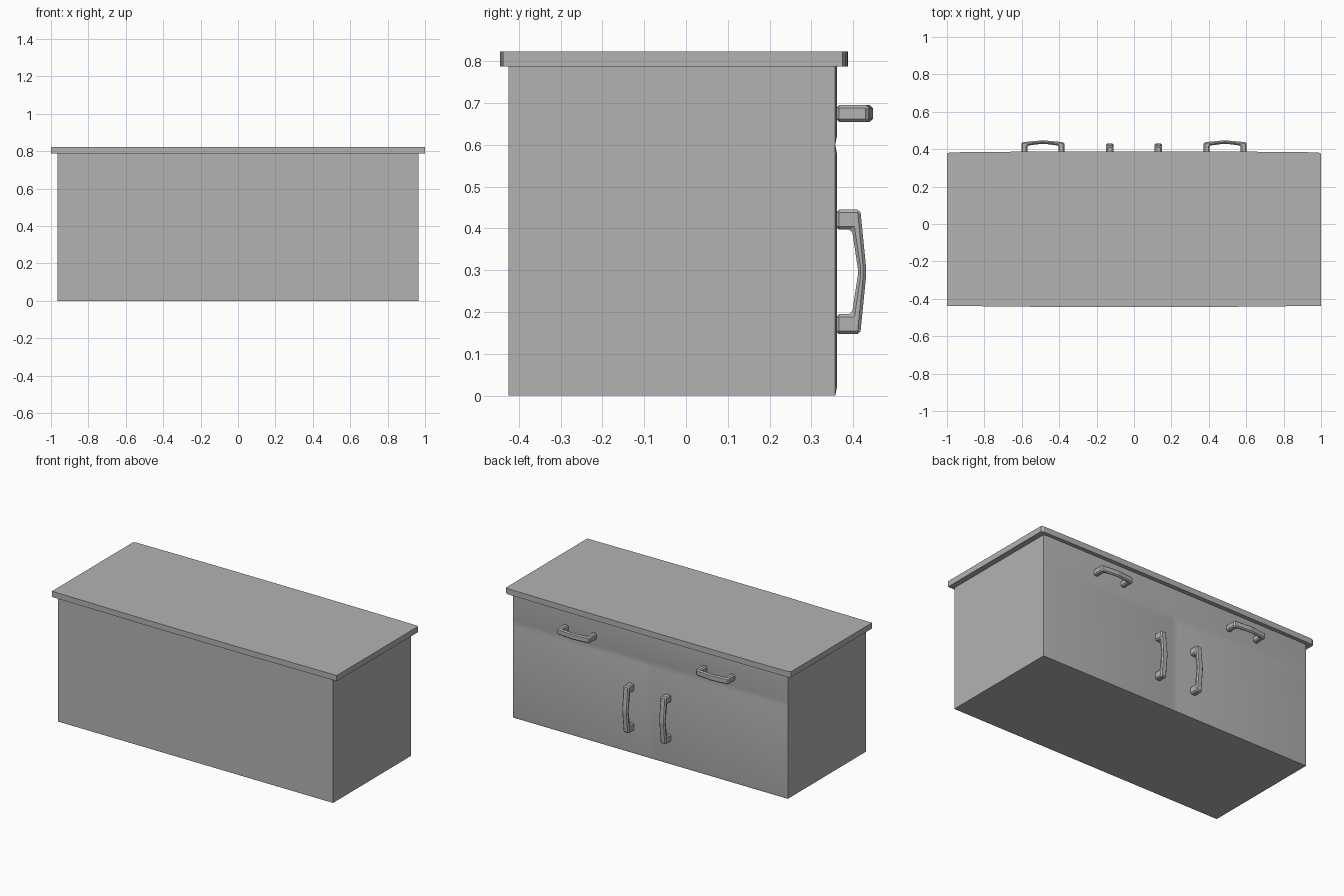
import bpy, bmesh, math

cube = bpy.data.objects.get("Cube")
if cube:
    bpy.data.objects.remove(cube, do_unlink=True)

grey = bpy.data.materials.new("plain grey")
grey.use_nodes = True
colour = (0.45, 0.45, 0.45, 1)
grey.diffuse_color = colour
grey.node_tree.nodes["Principled BSDF"].inputs["Base Color"].default_value = colour


def finish(name, bm):
    bmesh.ops.recalc_face_normals(bm, faces=bm.faces[:])
    mesh = bpy.data.meshes.new(name)
    bm.to_mesh(mesh)
    bm.free()
    mesh.materials.append(grey)
    ob = bpy.data.objects.new(name, mesh)
    bpy.context.collection.objects.link(ob)
    return ob


def prism(name, outline, place, low, high):
    """Extrude a 2D outline from low to high; place maps (a, b, depth) to xyz."""
    bm = bmesh.new()
    rings = [[bm.verts.new(place(a, b, d)) for a, b in outline] for d in (low, high)]
    bm.faces.new(rings[0])
    bm.faces.new(rings[1])
    for i in range(len(outline)):
        j = (i + 1) % len(outline)
        bm.faces.new((rings[0][i], rings[0][j], rings[1][j], rings[1][i]))
    return finish(name, bm)


# Cabinet body
HALF, FACE, TOP = 0.965, 0.355, 0.787
prism("cabinet_body",
      [(-HALF, -0.425), (HALF, -0.425), (HALF, FACE), (-HALF, FACE)],
      lambda a, b, d: (a, b, d), 0, TOP)

# Worktop with slightly bowed long edges
right = [(0.33, -0.445), (0.68, -0.441), (1, -0.438),
         (1, 0.375), (0.985, 0.383), (0.72, 0.386), (0.3, 0.388)]
prism("worktop", right + [(-x, y) for x, y in reversed(right)],
      lambda a, b, d: (a, b, d), TOP, 0.823)

# Door and drawer face: one sheet with shallow, softly shaded seams
SEAM = 0.6
xs = [-HALF, -0.94, -0.02, 0, 0.02, 0.94, HALF]
zs = [0, 0.02, SEAM - 0.02, SEAM, SEAM + 0.02, TOP]
bm = bmesh.new()
grid = []
for z in zs:
    row = []
    for x in xs:
        sunk = z == 0 or z == SEAM or abs(x) == HALF or (x == 0 and z < SEAM)
        row.append(bm.verts.new((x, FACE + (0.002 if sunk else 0.006), z)))
    grid.append(row)
for lower, upper in zip(grid, grid[1:]):
    for i in range(len(xs) - 1):
        bm.faces.new((lower[i + 1], lower[i], upper[i], upper[i + 1]))
# Close the sheet back to the body
border = [e for e in bm.edges if e.is_boundary]
new = bmesh.ops.extrude_edge_only(bm, edges=border)["geom"]
for v in new:
    if isinstance(v, bmesh.types.BMVert):
        v.co.y = FACE
face = finish("doors_and_drawers", bm)
for p in face.data.polygons:
    p.use_smooth = True
bpy.context.view_layer.objects.active = face
face.select_set(True)
bpy.ops.object.shade_smooth_by_angle(angle=math.radians(40))
face.select_set(False)


def handle(name, half, leg, reach, rise, bar, place, centre):
    """Bow handle: two legs joined by a bar that peaks in the middle."""
    inner = half - leg
    flat = half * 0.06
    outline = [(-half, 0), (-half, reach), (-flat, reach + rise), (flat, reach + rise),
               (half, reach), (half, 0), (inner, 0), (inner, reach - bar),
               (flat, reach + rise - bar), (-flat, reach + rise - bar),
               (-inner, reach - bar), (-inner, 0)]
    ob = prism(name, outline, place, centre - 0.02, centre + 0.02)
    bevel = ob.modifiers.new("chamfer", "BEVEL")
    bevel.width = 0.007
    bevel.segments = 1
    bevel.limit_method = "ANGLE"
    bevel.angle_limit = math.radians(40)


# Drawer handles lie flat, door handles stand upright
for side, sign in (("left", 1), ("right", -1)):
    handle(side + "_drawer_handle", 0.115, 0.032, 0.078, 0.01, 0.018,
           lambda a, b, d, s=sign: (s * 0.487 + a, 0.359 + b, d), 0.675)
    handle(side + "_door_handle", 0.149, 0.048, 0.058, 0.014, 0.02,
           lambda a, b, d: (d, 0.359 + b, 0.296 + a), sign * 0.13)
